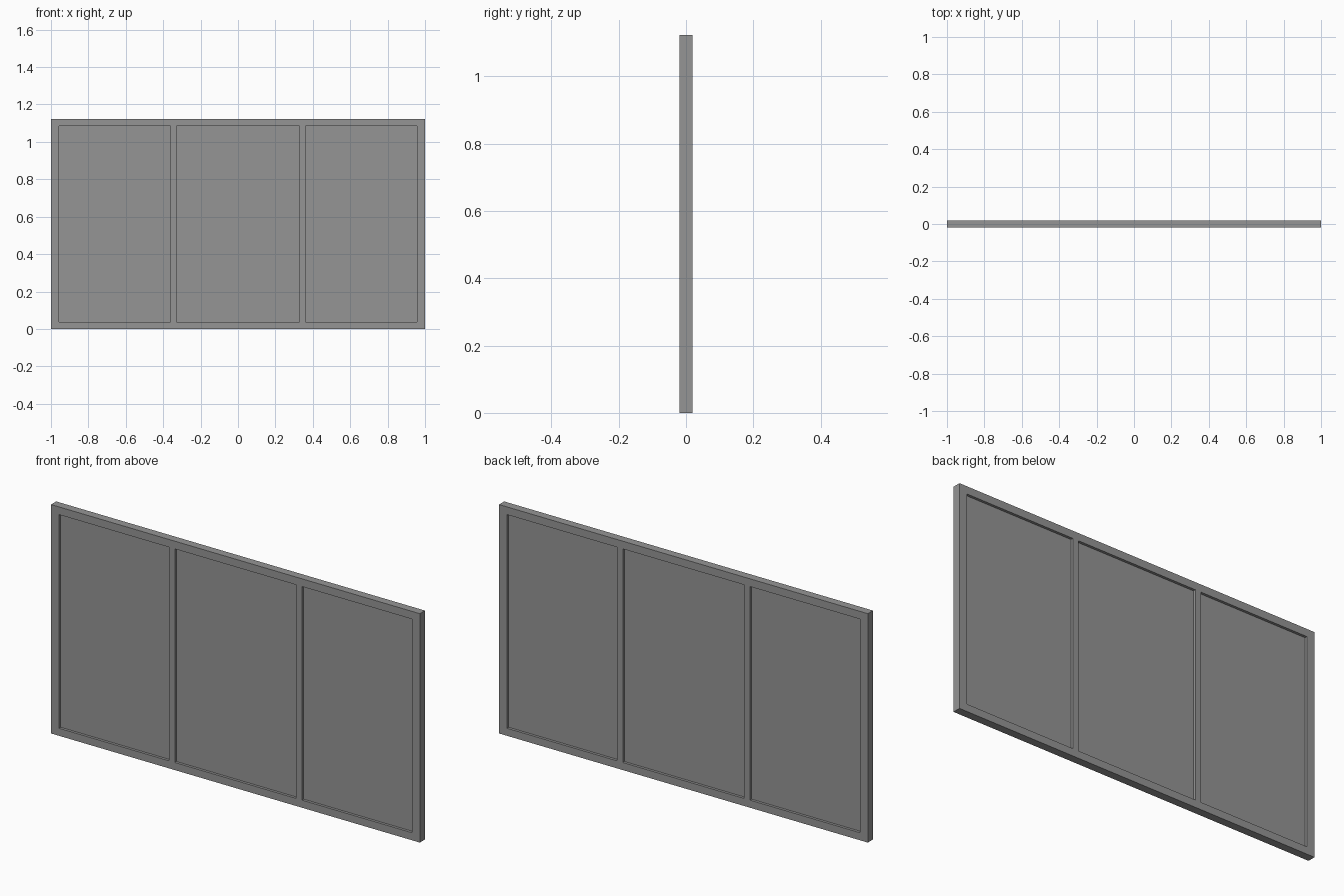
import bpy, bmesh

if "Cube" in bpy.data.objects:
    bpy.data.objects.remove(bpy.data.objects["Cube"])

HALF_DEPTH = 0.02          # frame half thickness
PANE_HALF = 0.007          # pane half thickness
XS = [-1.0, -0.958, -0.361, -0.329, 0.329, 0.361, 0.958, 1.0]
ZS = [0.0, 0.037, 1.084, 1.122]
OPENINGS = (1, 3, 5)       # columns left open for the panes

dark_grey = bpy.data.materials.new("dark_grey")
dark_grey.diffuse_color = (0.3, 0.3, 0.3, 1)
dark_grey.use_nodes = True
dark_grey.node_tree.nodes["Principled BSDF"].inputs["Base Color"].default_value = dark_grey.diffuse_color


def finish(name, bm):
    bmesh.ops.recalc_face_normals(bm, faces=bm.faces)
    mesh = bpy.data.meshes.new(name)
    bm.to_mesh(mesh)
    bm.free()
    mesh.materials.append(dark_grey)
    obj = bpy.data.objects.new(name, mesh)
    bpy.context.collection.objects.link(obj)
    return obj


# Frame: one flush lattice of outer rails and two mullions, extruded in depth
bm = bmesh.new()
grid = [[bm.verts.new((x, -HALF_DEPTH, z)) for z in ZS] for x in XS]
for i in range(len(XS) - 1):
    for k in range(len(ZS) - 1):
        if k == 1 and i in OPENINGS:
            continue
        bm.faces.new((grid[i][k], grid[i + 1][k], grid[i + 1][k + 1], grid[i][k + 1]))
ext = bmesh.ops.extrude_face_region(bm, geom=bm.faces[:], use_keep_orig=True)
new_verts = [g for g in ext["geom"] if isinstance(g, bmesh.types.BMVert)]
bmesh.ops.translate(bm, verts=new_verts, vec=(0, 2 * HALF_DEPTH, 0))
finish("window_frame", bm)

# Panes: thin recessed slabs filling each opening
for name, i in zip(("left_pane", "middle_pane", "right_pane"), OPENINGS):
    x0, x1, z0, z1 = XS[i], XS[i + 1], ZS[1], ZS[2]
    bm = bmesh.new()
    bmesh.ops.create_cube(bm, size=1)
    bmesh.ops.scale(bm, verts=bm.verts, vec=(x1 - x0, 2 * PANE_HALF, z1 - z0))
    pane = finish(name, bm)
    pane.location = ((x0 + x1) / 2, 0, (z0 + z1) / 2)
